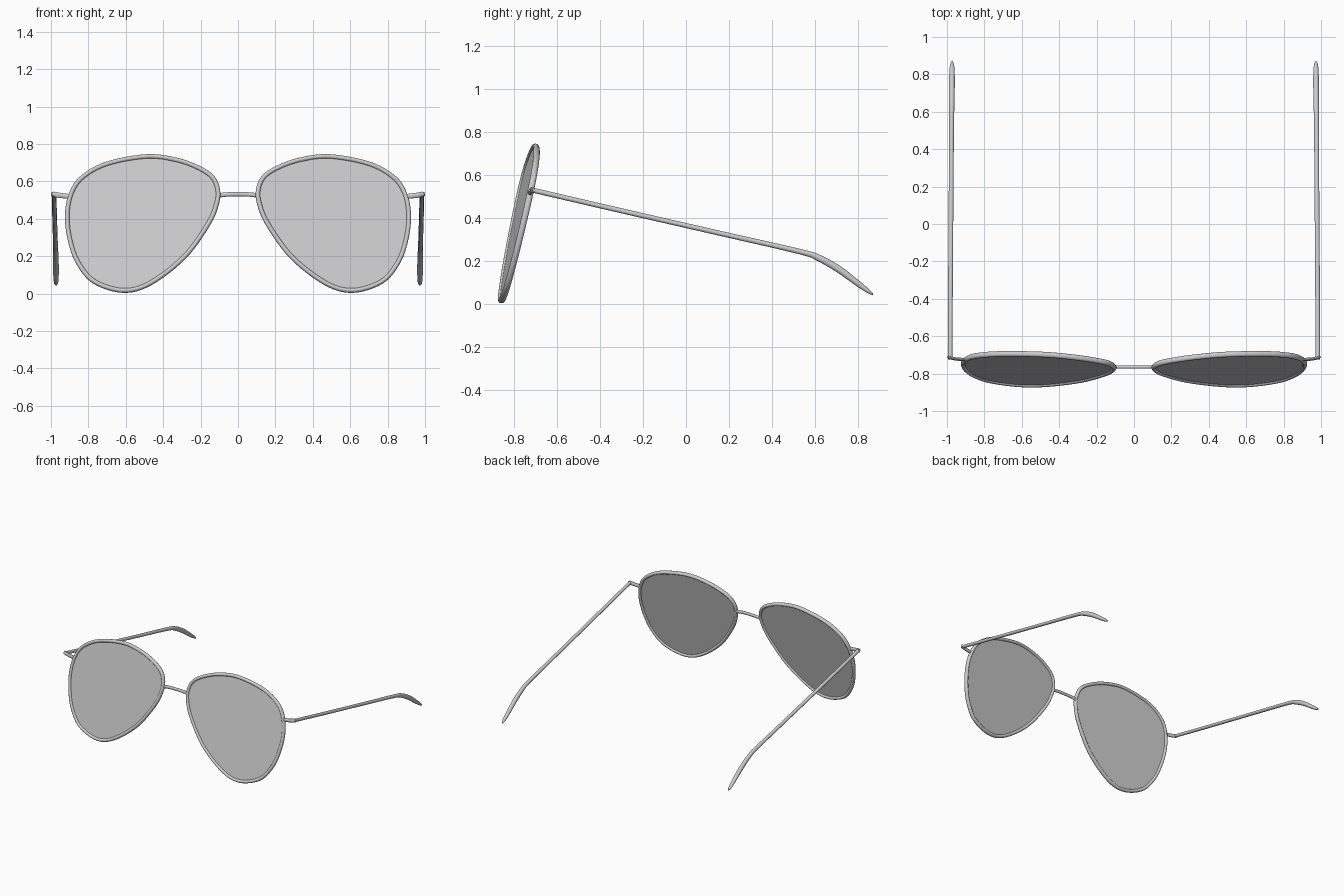
import bpy, bmesh, math
from mathutils import Vector

if "Cube" in bpy.data.objects:
    bpy.data.objects.remove(bpy.data.objects["Cube"])


def spline(pts, n, closed=False):
    """Catmull-Rom interpolation through points of any dimension."""
    out, c = [], len(pts)
    for i in range(c if closed else c - 1):
        q = []
        for k in (-1, 0, 1, 2):
            j = (i + k) % c if closed else min(max(i + k, 0), c - 1)
            q.append(pts[j])
        for s in range(n):
            t = s / n
            out.append(tuple(0.5 * (2 * b + (d - a) * t + (2 * a - 5 * b + 4 * d - e) * t * t
                                    + (3 * b - a - 3 * d + e) * t ** 3)
                             for a, b, d, e in zip(*q)))
    if not closed:
        out.append(tuple(pts[-1]))
    return out


def finish(name, bm, mirror):
    bmesh.ops.recalc_face_normals(bm, faces=bm.faces)
    me = bpy.data.meshes.new(name)
    bm.to_mesh(me)
    bm.free()
    ob = bpy.data.objects.new(name, me)
    bpy.context.collection.objects.link(ob)
    if mirror:
        mod = ob.modifiers.new("mirror", 'MIRROR')
        mod.use_mirror_merge = False
    bpy.ops.object.select_all(action='DESELECT')
    ob.select_set(True)
    bpy.context.view_layer.objects.active = ob
    bpy.ops.object.shade_smooth_by_angle(angle=math.radians(40))
    return ob


def sweep(name, path, up, closed=False, mirror=True, sides=12):
    """Elliptical tube; path entries are x, y, z, half width, half size along up."""
    bm = bmesh.new()
    pos = [Vector(p[:3]) for p in path]
    n, rings = len(pos), []
    for i, p in enumerate(pos):
        a = pos[(i - 1) % n] if closed else pos[max(i - 1, 0)]
        b = pos[(i + 1) % n] if closed else pos[min(i + 1, n - 1)]
        tan = (b - a).normalized()
        side = tan.cross(up).normalized()
        top = side.cross(tan)
        w, h = path[i][3:5]
        ring = []
        for k in range(sides):
            t = 2 * math.pi * (k + 0.5) / sides
            ring.append(bm.verts.new(p + side * w * math.cos(t) + top * h * math.sin(t)))
        rings.append(ring)
    for i in range(n if closed else n - 1):
        r, s = rings[i], rings[(i + 1) % n]
        for k in range(sides):
            m = (k + 1) % sides
            bm.faces.new((r[k], r[m], s[m], s[k]))
    if not closed:
        bm.faces.new(rings[0])
        bm.faces.new(rings[-1])
    return finish(name, bm, mirror)


# Teardrop outline of one eye (x, z), lying in a tilted plane
outline = [(0.49, 0.745), (0.705, 0.705), (0.84, 0.63), (0.902, 0.54), (0.925, 0.42),
           (0.91, 0.285), (0.865, 0.16), (0.775, 0.055), (0.615, 0.005), (0.465, 0.045),
           (0.28, 0.187), (0.15, 0.365), (0.102, 0.48), (0.097, 0.56), (0.13, 0.632),
           (0.21, 0.685), (0.33, 0.727)]
normal = Vector((0.06, -1, 0.233)).normalized()


def on_plane(x, z):
    return Vector((x, -0.898 + 0.06 * x + 0.233 * z, z))


# Inset the outline to the middle of the rim wire
edge = spline(outline, 6, closed=True)
centre = []
for i, (x, z) in enumerate(edge):
    x0, z0 = edge[i - 1]
    x1, z1 = edge[(i + 1) % len(edge)]
    d = Vector((x1 - x0, z1 - z0)).normalized() * 0.012
    centre.append(on_plane(x + d.y, z - d.x))

# Rims
sweep("rim", [(*p, 0.0125, 0.015) for p in centre], normal, closed=True)

# Lenses
bm = bmesh.new()
front = [bm.verts.new(p + normal * 0.005) for p in centre]
back = [bm.verts.new(p - normal * 0.005) for p in centre]
bm.faces.new(front)
bm.faces.new(back[::-1])
for i in range(len(front)):
    bm.faces.new((front[i - 1], front[i], back[i], back[i - 1]))
finish("lens", bm, True)

# Bridge
sweep("bridge", spline([(-0.11, -0.764, 0.524, 0.009, 0.013), (-0.05, -0.765, 0.531, 0.009, 0.012),
                        (0.05, -0.765, 0.531, 0.009, 0.012), (0.11, -0.764, 0.524, 0.009, 0.013)], 5),
      Vector((0, 0, 1)), mirror=False)

# End pieces joining rims to temples
sweep("end_piece", [(0.905, -0.725, 0.52, 0.009, 0.014), (0.95, -0.722, 0.525, 0.009, 0.014),
                    (0.985, -0.715, 0.531, 0.009, 0.015), (0.996, -0.708, 0.532, 0.006, 0.011)],
      Vector((0, 0, 1)))

# Temples with drooping, swollen ear tips
temple = [(0.983, -0.722, 0.532, 0.012, 0.012), (0.981, -0.3, 0.434, 0.013, 0.012),
          (0.978, 0.15, 0.331, 0.013, 0.012), (0.976, 0.53, 0.244, 0.014, 0.013),
          (0.975, 0.62, 0.213, 0.015, 0.016), (0.974, 0.71, 0.162, 0.016, 0.017),
          (0.973, 0.80, 0.095, 0.015, 0.014), (0.973, 0.85, 0.058, 0.011, 0.009),
          (0.973, 0.869, 0.045, 0.003, 0.003)]
sweep("temple", spline(temple, 5), Vector((0, 0, 1)))
